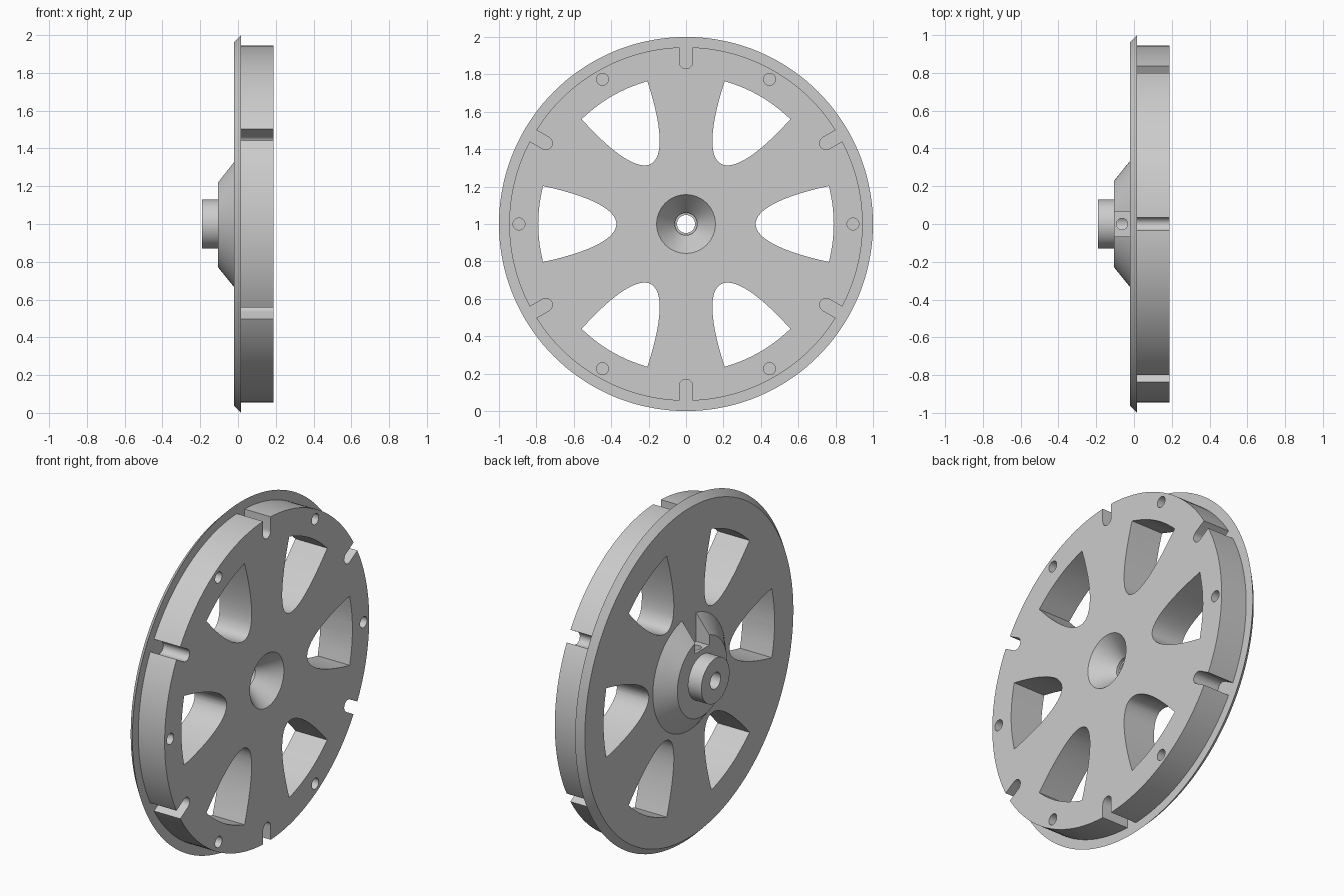
import bpy, bmesh
from math import sin, cos, pi, sqrt, radians
from mathutils import Matrix, Vector

cube = bpy.data.objects.get("Cube")
if cube:
    bpy.data.objects.remove(cube, do_unlink=True)

CENTRE = Matrix.Translation((0, 0, 1))
FLANGE_X, STEP_X, FACE_X = -0.02, 0.017, 0.187

grey = bpy.data.materials.new("light_grey")
grey.use_nodes = True
colour = (0.6, 0.6, 0.6, 1)
grey.diffuse_color = colour
grey.node_tree.nodes["Principled BSDF"].inputs["Base Color"].default_value = colour


def make_object(name, bm):
    bmesh.ops.recalc_face_normals(bm, faces=bm.faces)
    mesh = bpy.data.meshes.new(name)
    bm.to_mesh(mesh)
    bm.free()
    mesh.materials.append(grey)
    obj = bpy.data.objects.new(name, mesh)
    bpy.context.collection.objects.link(obj)
    return obj


def lathe(name, profile, steps=144):
    """Spin a closed (x, radius) profile around the axle."""
    bm = bmesh.new()
    rings = []
    for i in range(steps):
        a = 2 * pi * i / steps
        rings.append([bm.verts.new(CENTRE @ Vector((x, r * cos(a), r * sin(a))))
                      for x, r in profile])
    for i, ring in enumerate(rings):
        after = rings[(i + 1) % steps]
        for j in range(len(profile)):
            k = (j + 1) % len(profile)
            bm.faces.new((ring[j], ring[k], after[k], after[j]))
    return make_object(name, bm)


def prism(bm, outline, x0, x1, turn):
    """Extrude a (radial, sideways) outline along x, turned about the axle."""
    place = CENTRE @ Matrix.Rotation(turn, 4, "X")
    ends = [[bm.verts.new(place @ Vector((x, u, v))) for u, v in outline] for x in (x0, x1)]
    bm.faces.new(ends[0])
    bm.faces.new(ends[1])
    n = len(outline)
    for i in range(n):
        j = (i + 1) % n
        bm.faces.new((ends[0][i], ends[0][j], ends[1][j], ends[1][i]))


def ring_of_cutters(name, outline, x0, x1, offset=0):
    bm = bmesh.new()
    for i in range(6):
        prism(bm, outline, x0, x1, radians(60 * i + offset))
    return make_object(name, bm)


def cut(target, cutter):
    cutter.hide_render = True
    mod = target.modifiers.new("cut", "BOOLEAN")
    mod.operation, mod.solver, mod.object = "DIFFERENCE", "EXACT", cutter
    bpy.context.view_layer.objects.active = target
    bpy.ops.object.modifier_apply(modifier=mod.name)
    bpy.data.objects.remove(cutter, do_unlink=True)


def arc(cx, radius, start, end, steps):
    return [(cx + radius * cos(radians(start + (end - start) * i / steps)),
             radius * sin(radians(start + (end - start) * i / steps)))
            for i in range(steps + 1)]


# Wheel body: boss, hub cone, bevelled flange, drum and countersunk bore
wheel = lathe("flanged_wheel", [
    (-0.19, 0.048), (-0.19, 0.13), (-0.105, 0.13), (-0.105, 0.23),
    (FLANGE_X, 0.335), (FLANGE_X, 0.963), (STEP_X, 1.0), (STEP_X, 0.945),
    (FACE_X, 0.945), (FACE_X, 0.157), (0.07, 0.06), (0.055, 0.06), (0.055, 0.048)])

# Spoke windows: round-nosed sides closed by an outer arc
side = []
for i in range(1, 17):
    t = 0.393 * (i / 16) ** 2
    side.append((0.372 + t, sqrt(0.124 * t - 0.0488 * t * t)))
window = [(u, -v) for u, v in reversed(side)] + [(0.372, 0)] + side
window += arc(0, 0.79, 15, -15, 10)[1:-1]
cut(wheel, ring_of_cutters("window_cutter", window, -0.15, 0.3))

# Rim slots with round bottoms, stopping at the flange
slot = arc(0.865, 0.035, 90, 270, 12) + [(1.05, -0.035), (1.05, 0.035)]
cut(wheel, ring_of_cutters("slot_cutter", slot, STEP_X, 0.3, 30))

# Blind holes near the rim
hole = arc(0.893, 0.032, 0, 345, 23)
cut(wheel, ring_of_cutters("hole_cutter", hole, STEP_X, 0.3))

# Set screw pocket in the top of the hub cone
bm = bmesh.new()
bmesh.ops.create_cube(bm, size=1, matrix=Matrix.Translation((-0.07, 0, 1.31))
                      @ Matrix.Diagonal((0.1, 0.13, 0.3, 1)))
cut(wheel, make_object("pocket_cutter", bm))

# Set screw hole down to the bore
bm = bmesh.new()
bmesh.ops.create_cone(bm, cap_ends=True, segments=24, radius1=0.03, radius2=0.03,
                      depth=0.25, matrix=Matrix.Translation((-0.063, 0, 1.135)))
cut(wheel, make_object("screw_cutter", bm))

bpy.ops.object.select_all(action="DESELECT")
wheel.select_set(True)
bpy.context.view_layer.objects.active = wheel
bpy.ops.object.shade_smooth_by_angle(angle=radians(25))
